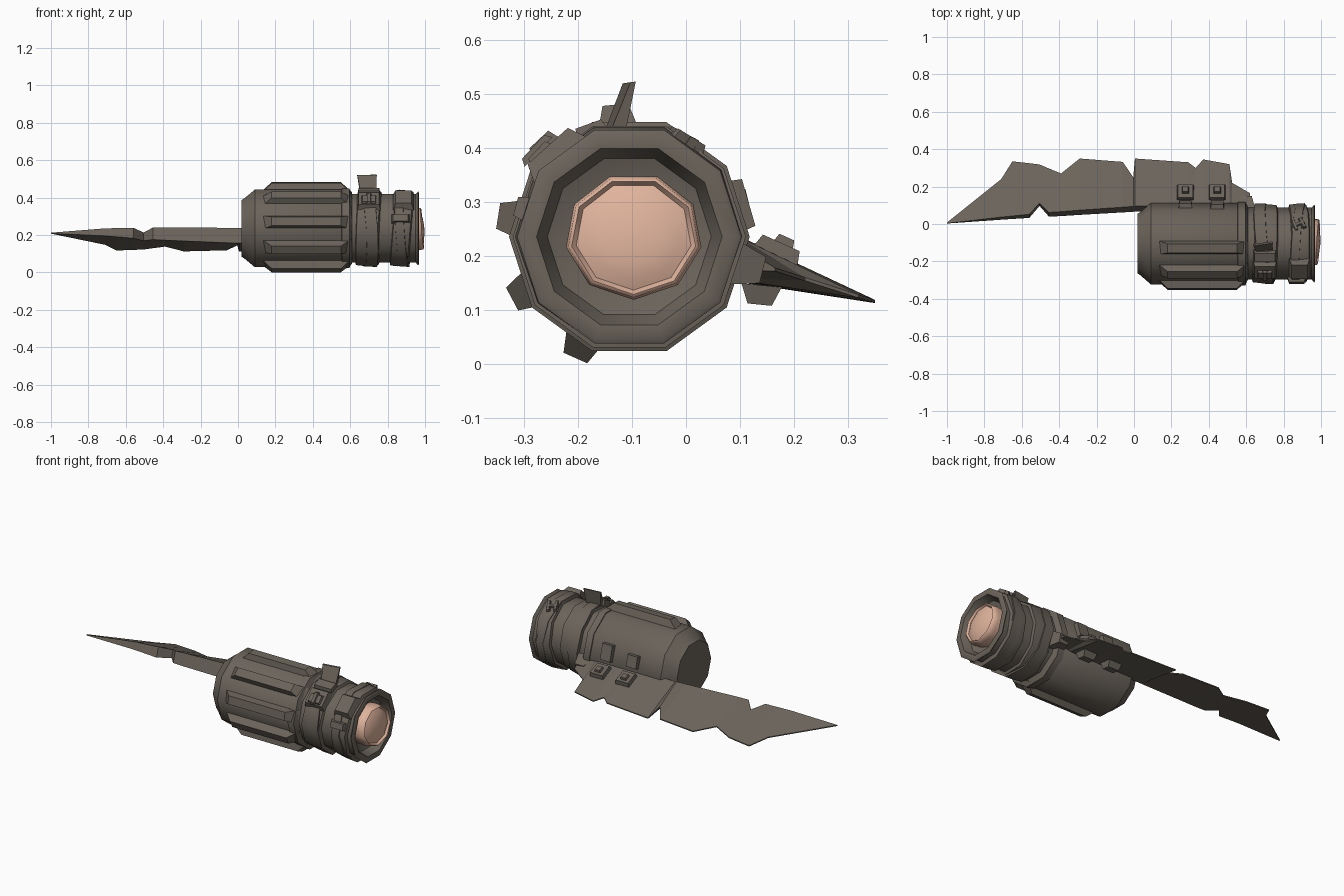
import bpy, bmesh, math
from mathutils import Matrix, Vector

if "Cube" in bpy.data.objects:
    bpy.data.objects.remove(bpy.data.objects["Cube"])

CY, CZ = -0.105, 0.235          # axis of the barrel


def material(name, rgb):
    m = bpy.data.materials.new(name)
    m.diffuse_color = (*rgb, 1)
    m.use_nodes = True
    m.node_tree.nodes["Principled BSDF"].inputs["Base Color"].default_value = m.diffuse_color
    return m


METAL = material("dark worn metal", (0.147, 0.127, 0.104))
FLESH = material("peach flesh", (0.74, 0.45, 0.335))


def finish(name, bm, mat, smooth=None):
    bmesh.ops.remove_doubles(bm, verts=bm.verts, dist=1e-5)
    bmesh.ops.recalc_face_normals(bm, faces=bm.faces)
    me = bpy.data.meshes.new(name)
    bm.to_mesh(me)
    bm.free()
    me.materials.append(mat)
    ob = bpy.data.objects.new(name, me)
    bpy.context.collection.objects.link(ob)
    if smooth:
        bpy.ops.object.select_all(action='DESELECT')
        bpy.context.view_layer.objects.active = ob
        ob.select_set(True)
        bpy.ops.object.shade_smooth_by_angle(angle=math.radians(smooth))
    return ob


def lathe(name, profile, mat, sides=10, shear=(0, 0), closed=False, smooth=38,
          centre=(CY, CZ), oval=1.0):
    """Turn (x, radius) points round the barrel axis; shear slants the rings."""
    bm = bmesh.new()
    rings = []
    for x, r in profile:
        ring = []
        for i in range(sides):
            a = math.radians(90) + math.pi / sides + 2 * math.pi * i / sides
            y, z = r * math.cos(a) * oval, r * math.sin(a)
            ring.append(bm.verts.new((x + shear[0] * y + shear[1] * z,
                                      centre[0] + y, centre[1] + z)))
        rings.append(ring)
    pairs = list(zip(rings, rings[1:]))
    if closed:
        pairs.append((rings[-1], rings[0]))
    for p, q in pairs:
        for i in range(sides):
            j = (i + 1) % sides
            bm.faces.new((p[i], p[j], q[j], q[i]))
    if not closed:
        bm.faces.new(rings[0])
        bm.faces.new(rings[-1])
    return finish(name, bm, mat, smooth)


def block(name, matrix, size, top, height, lean=0):
    """Tapered box standing on the local xy plane."""
    bm = bmesh.new()
    sq = ((-.5, -.5), (.5, -.5), (.5, .5), (-.5, .5))
    lo = [bm.verts.new((size[0] * u, size[1] * v, 0)) for u, v in sq]
    hi = [bm.verts.new((top[0] * u, top[1] * v + lean, height)) for u, v in sq]
    bm.faces.new(lo)
    bm.faces.new(hi)
    for i in range(4):
        j = (i + 1) % 4
        bm.faces.new((lo[i], lo[j], hi[j], hi[i]))
    bmesh.ops.transform(bm, matrix=matrix, verts=bm.verts)
    return finish(name, bm, METAL)


def on_barrel(x, angle, radius, twist=0):
    """Frame on the barrel: local x along the axis, local z pointing outward."""
    return (Matrix.Translation((x, CY, CZ))
            @ Matrix.Rotation(math.radians(angle - 90), 4, 'X')
            @ Matrix.Translation((0, 0, radius))
            @ Matrix.Rotation(math.radians(twist), 4, 'Z'))


# Barrel with closed rear and open funnel mouth
lathe("barrel", [(0.02, 0.160), (0.035, 0.170), (0.09, 0.218), (0.57, 0.218),
                 (0.59, 0.205), (0.60, 0.192), (0.95, 0.192), (0.963, 0.208),
                 (0.968, 0.200), (0.966, 0.172), (0.92, 0.152), (0.90, 0.10)], METAL)

# Raised rings and slanted wraps on the collar
lathe("barrel_end_ring", [(0.55, 0.19), (0.555, 0.223), (0.595, 0.223), (0.61, 0.19)],
      METAL, closed=True)
lathe("rear_wrap", [(0.635, 0.185), (0.64, 0.206), (0.69, 0.212), (0.755, 0.206),
                    (0.765, 0.185)], METAL, shear=(0.03, 0.04), closed=True)
lathe("rear_wrap_over", [(0.66, 0.19), (0.665, 0.214), (0.725, 0.216), (0.73, 0.19)],
      METAL, shear=(-0.10, -0.06), closed=True)
lathe("front_wrap", [(0.825, 0.185), (0.83, 0.208), (0.87, 0.213), (0.92, 0.208),
                     (0.93, 0.185)], METAL, shear=(0.0, 0.08), closed=True)
lathe("front_wrap_over", [(0.85, 0.19), (0.855, 0.214), (0.90, 0.216), (0.905, 0.19)],
      METAL, shear=(0.06, -0.06), closed=True)

# Stump inside the mouth: lip ring round a soft dome
lathe("stump", [(0.88, 0.11), (0.95, 0.118), (0.982, 0.114), (0.986, 0.108),
                (0.974, 0.100), (0.984, 0.08), (0.991, 0.055), (0.995, 0.025),
                (0.996, 0.004)], FLESH, sides=9, shear=(0.04, -0.075),
      smooth=60, centre=(-0.097, 0.236), oval=1.08)

# Five long ribs on the front half of the barrel
for i, a in enumerate((96, 133, 171, 208, 246)):
    block(f"rib_{i + 1}", on_barrel(0.365, a, 0.19), (0.49, 0.080), (0.37, 0.048), 0.056)

# Buckle on the rear wrap with a loose strap end
block("buckle_plate", on_barrel(0.70, 134, 0.19), (0.125, 0.115), (0.11, 0.09), 0.032)
block("buckle_frame", on_barrel(0.70, 137, 0.21), (0.085, 0.065), (0.07, 0.045), 0.025)
block("buckle_pin", on_barrel(0.70, 137, 0.23), (0.025, 0.075), (0.018, 0.06), 0.014)
block("strap_end", on_barrel(0.695, 98, 0.195, 8), (0.085, 0.03), (0.105, 0.010), 0.088, 0.04)
block("strap_fold", on_barrel(0.70, 110, 0.19), (0.12, 0.07), (0.11, 0.05), 0.032)

# Pads and small crossed staple on the front wrap
block("front_wrap_pad", on_barrel(0.885, 132, 0.19), (0.11, 0.13), (0.085, 0.10), 0.036)
block("front_wrap_fold", on_barrel(0.87, 165, 0.19), (0.10, 0.05), (0.08, 0.035), 0.028)
for i, (dx, a, tw) in enumerate(((0.86, 62, 20), (0.90, 58, 25), (0.88, 60, -65))):
    block(f"staple_{i + 1}", on_barrel(dx, a, 0.198, tw), (0.022, 0.07), (0.014, 0.06), 0.02)

# Blade: wedge sections of (x, spine y, jagged edge y, spine thickness)
SECTIONS = [(-1.0, 0.004, 0.008, 0.004), (-0.71, 0.037, 0.24, 0.040),
            (-0.65, 0.043, 0.335, 0.046), (-0.56, 0.052, 0.325, 0.056),
            (-0.505, 0.112, 0.318, 0.044), (-0.455, 0.062, 0.297, 0.064),
            (-0.39, 0.066, 0.270, 0.068), (-0.29, 0.074, 0.350, 0.072),
            (-0.06, 0.09, 0.332, 0.080), (-0.004, 0.094, 0.25, 0.082),
            (0.005, 0.095, 0.35, 0.082), (0.29, 0.095, 0.33, 0.082),
            (0.33, 0.095, 0.30, 0.082), (0.37, 0.095, 0.345, 0.082),
            (0.51, 0.095, 0.32, 0.078), (0.525, 0.095, 0.22, 0.076),
            (0.62, 0.075, 0.165, 0.060)]


def blade_z(y):
    return 0.195 - (y - 0.1) * 0.32


bm = bmesh.new()
rows = []
for x, ys, ye, t in SECTIONS:
    zs = blade_z(ys) if x > -0.9 else 0.21
    ze = blade_z(ye) if x > -0.9 else 0.21
    rows.append([bm.verts.new(p) for p in (
        (x, ys, zs + t / 2), (x, ye, ze + 0.003),
        (x, ye, ze - 0.003), (x, ys - t * 0.35, zs - t / 2))])
for p, q in zip(rows, rows[1:]):
    for i in range(4):
        j = (i + 1) % 4
        bm.faces.new((p[i], p[j], q[j], q[i]))
bm.faces.new(rows[0])
bm.faces.new(rows[-1])
finish("blade", bm, METAL)

# Brackets holding the blade: foot, riser and rivet, above and below
tilt = math.atan(0.45)
for n, (x, rise) in enumerate(((0.275, 0.075), (0.445, 0.10))):
    foot = Matrix.Translation((x, 0.165, 0.198)) @ Matrix.Rotation(-tilt, 4, 'X')
    block(f"bracket_foot_{n + 1}", foot, (0.09, 0.09), (0.08, 0.075), 0.028)
    block(f"bracket_rivet_{n + 1}", foot @ Matrix.Translation((0, 0.005, 0.02)),
          (0.042, 0.042), (0.03, 0.03), 0.022)
    block(f"bracket_riser_{n + 1}", on_barrel(x, 8 + rise * 80, 0.195),
          (0.075, rise), (0.065, rise * 0.9), 0.035)
    under = Matrix.Translation((x, 0.14, 0.145)) @ Matrix.Rotation(math.pi - 0.1, 4, 'X')
    block(f"bracket_under_{n + 1}", under, (0.085, 0.075), (0.07, 0.045), 0.036)

# Root block where the blade meets the collar
block("blade_root", on_barrel(0.60, -14, 0.17), (0.10, 0.10), (0.06, 0.05), 0.085)
